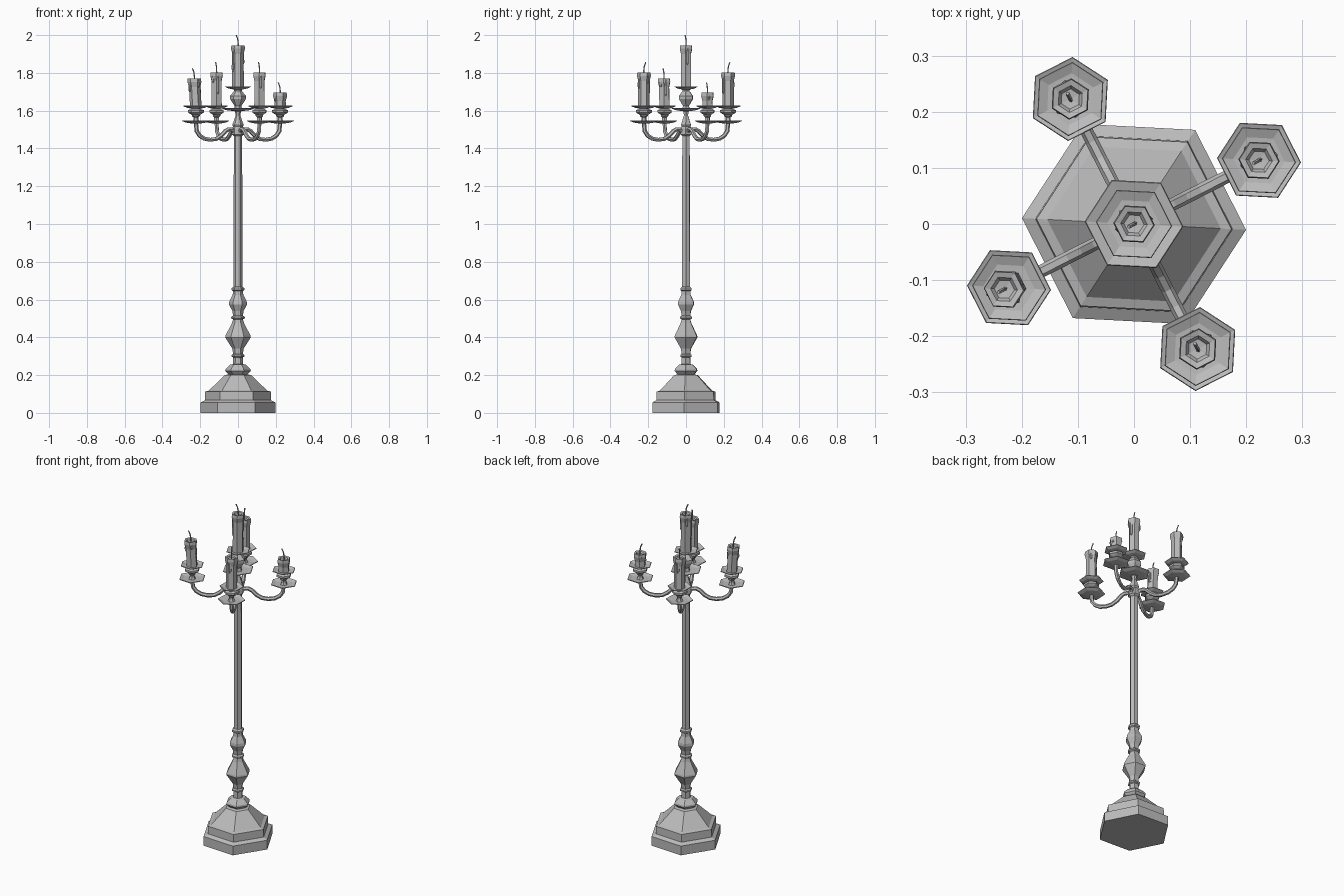
import bpy
import bmesh
from math import sin, cos, pi, radians
from mathutils import Vector

cube = bpy.data.objects.get("Cube")
if cube:
    bpy.data.objects.remove(cube)

SIDES = 6
TURN = radians(-3)

grey = bpy.data.materials.new("plain grey")
grey.use_nodes = True
grey.diffuse_color = (0.5, 0.5, 0.5, 1)
bsdf = grey.node_tree.nodes["Principled BSDF"]
bsdf.inputs["Base Color"].default_value = (0.5, 0.5, 0.5, 1)
bsdf.inputs["Roughness"].default_value = 0.6


def finish(bm, name):
    bmesh.ops.recalc_face_normals(bm, faces=bm.faces)
    mesh = bpy.data.meshes.new(name)
    bm.to_mesh(mesh)
    bm.free()
    mesh.materials.append(grey)
    obj = bpy.data.objects.new(name, mesh)
    bpy.context.collection.objects.link(obj)
    return obj


def skin(bm, rings):
    """Join equal rings with quads and cap both ends."""
    for a, b in zip(rings, rings[1:]):
        n = len(a)
        for i in range(n):
            j = (i + 1) % n
            bm.faces.new((a[i], a[j], b[j], b[i]))
    bm.faces.new(rings[0])
    bm.faces.new(rings[-1])


def lathe(name, profile, x=0, y=0, turn=TURN, lean=(0, 0)):
    """Six-sided turned part from (radius, height) points."""
    bm = bmesh.new()
    low = min(z for _, z in profile)
    span = max(z for _, z in profile) - low
    rings = []
    for r, z in profile:
        t = (z - low) / span
        rings.append([bm.verts.new((x + lean[0] * t + r * cos(turn + 2 * pi * i / SIDES),
                                    y + lean[1] * t + r * sin(turn + 2 * pi * i / SIDES), z))
                      for i in range(SIDES)])
    skin(bm, rings)
    return finish(bm, name)


def tube(name, path, radius, angle, x=0, y=0, sides=6):
    """Tube along (outward, height) points in the upright plane at an angle."""
    bm = bmesh.new()
    out = Vector((cos(angle), sin(angle), 0))
    side = Vector((-sin(angle), cos(angle), 0))
    up = Vector((0, 0, 1))
    pts = [Vector((x, y, 0)) + out * s + up * z for s, z in path]
    rings = []
    for i, p in enumerate(pts):
        tangent = (pts[min(i + 1, len(pts) - 1)] - pts[max(i - 1, 0)]).normalized()
        normal = side.cross(tangent)
        rings.append([bm.verts.new(p + radius * (side * cos(2 * pi * k / sides)
                                                 + normal * sin(2 * pi * k / sides)))
                      for k in range(sides)])
    skin(bm, rings)
    return finish(bm, name)


def dish(name, r, z, x=0, y=0, turn=TURN):
    """Shallow drip tray with a raised rim."""
    return lathe(name, [(r * 0.3, z - 0.014), (r * 0.72, z - 0.009), (r, z),
                        (r * 0.98, z + 0.003), (r * 0.7, z - 0.004), (r * 0.3, z - 0.006)],
                 x, y, turn)


def candle(name, z0, z1, x, y, turn, wick_angle, lean=(0, 0)):
    """Candle with melted lip, wax runs and bent wick."""
    lathe(name, [(0.031, z0), (0.030, z1 - 0.045), (0.037, z1 - 0.018), (0.035, z1),
                 (0.024, z1 - 0.003), (0.018, z1 - 0.012), (0.004, z1 - 0.014)],
          x, y, turn, lean)
    height = z1 - z0
    for k, drop in ((0, 0.45), (2, 0.3), (3, 0.6)):
        a = turn + radians(60 * k + 20)
        lathe(name + "_wax_run", [(0.003, z1 - height * drop), (0.008, z1 - height * drop + 0.012),
                                  (0.006, z1 - 0.02), (0.004, z1 - 0.006)],
              x + lean[0] * 0.8 + 0.027 * cos(a), y + lean[1] * 0.8 + 0.027 * sin(a), a)
    tube(name + "_wick", [(-0.003, z1 - 0.016), (0, z1 + 0.02), (0.003, z1 + 0.036), (0.011, z1 + 0.054)],
         0.0035, wick_angle, x + lean[0], y + lean[1], 4)


# Stepped foot
lathe("base", [(0.2, 0), (0.2, 0.055), (0.176, 0.067), (0.174, 0.112), (0.155, 0.118),
               (0.07, 0.2), (0.045, 0.205)])

# Turned lower column and long shaft
lathe("column", [(0.045, 0.2), (0.068, 0.222), (0.066, 0.232), (0.042, 0.255), (0.027, 0.258),
                 (0.026, 0.294), (0.034, 0.298), (0.034, 0.306), (0.026, 0.312), (0.03, 0.34),
                 (0.068, 0.4), (0.066, 0.41), (0.032, 0.475), (0.026, 0.495), (0.036, 0.5),
                 (0.036, 0.508), (0.026, 0.515), (0.03, 0.54), (0.048, 0.575), (0.046, 0.59),
                 (0.028, 0.625), (0.027, 0.645), (0.034, 0.65), (0.034, 0.66), (0.024, 0.668),
                 (0.022, 1.475)])

# Hub that carries the arms, and its finial
lathe("hub", [(0.022, 1.465), (0.034, 1.475), (0.034, 1.505), (0.026, 1.515), (0.03, 1.525),
              (0.012, 1.575), (0.016, 1.595), (0.028, 1.605)])

# Central holder
dish("centre_lower_dish", 0.088, 1.612)
lathe("centre_knob", [(0.024, 1.6), (0.018, 1.625), (0.042, 1.662), (0.042, 1.678),
                      (0.02, 1.705), (0.026, 1.72)])
dish("centre_upper_dish", 0.068, 1.726)
candle("centre_candle", 1.715, 1.946, 0, 0, TURN, radians(207))

# Four curved arms with their holders and candles
ARM_PATH = [(0.015, 1.485), (0.035, 1.5), (0.055, 1.502), (0.075, 1.492), (0.1, 1.467),
            (0.13, 1.45), (0.165, 1.446), (0.2, 1.452), (0.228, 1.468), (0.245, 1.492), (0.25, 1.535)]
ARMS = [("left", 1.695, 207, (0, 0)), ("back", 1.802, 117, (0, 0)),
        ("right", 1.77, 207, (-0.009, -0.003)), ("front", 1.802, 117, (0, 0))]
for i, (side, top, wick, lean) in enumerate(ARMS):
    angle = radians(27 + 90 * i)
    turn = TURN + radians(90 * i)
    x, y = 0.25 * cos(angle), 0.25 * sin(angle)
    tube(side + "_arm", ARM_PATH, 0.0115, angle)
    dish(side + "_lower_dish", 0.075, 1.546, x, y, turn)
    lathe(side + "_cup", [(0.022, 1.535), (0.014, 1.552), (0.014, 1.565), (0.022, 1.572),
                          (0.022, 1.578), (0.042, 1.59), (0.042, 1.602), (0.024, 1.61), (0.024, 1.618)],
          x, y, turn)
    dish(side + "_upper_dish", 0.066, 1.624, x, y, turn)
    candle(side + "_candle", 1.612, top, x, y, turn, radians(wick), lean)
